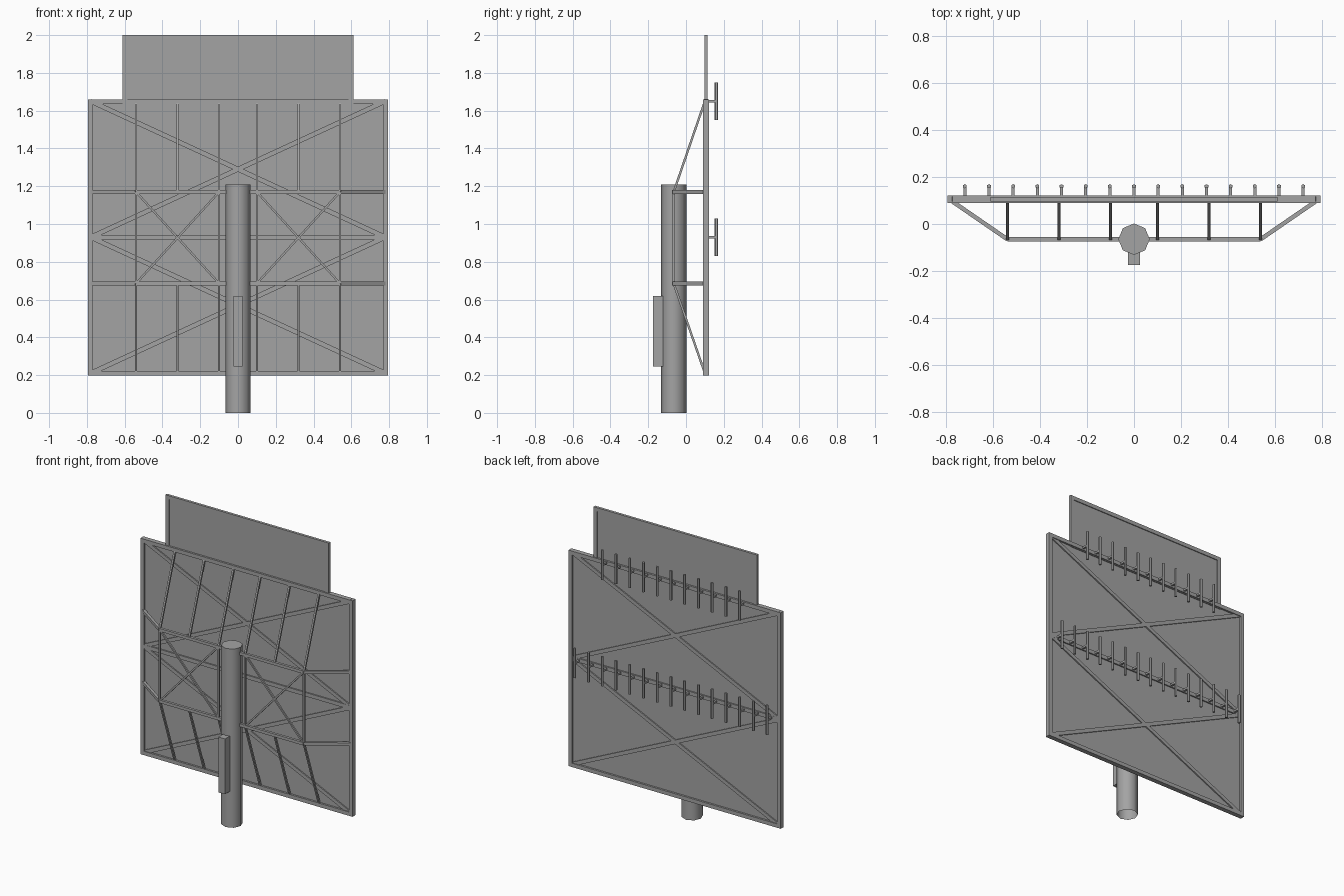
import bpy, bmesh
from math import pi
from mathutils import Vector, Matrix

cube = bpy.data.objects.get("Cube")
if cube:
    bpy.data.objects.remove(cube, do_unlink=True)

grey = bpy.data.materials.new("steel grey")
grey.use_nodes = True
grey.diffuse_color = (0.37, 0.37, 0.37, 1)
grey.node_tree.nodes["Principled BSDF"].inputs["Base Color"].default_value = grey.diffuse_color


def finish(bm, name):
    mesh = bpy.data.meshes.new(name)
    bm.to_mesh(mesh)
    bm.free()
    mesh.materials.append(grey)
    obj = bpy.data.objects.new(name, mesh)
    bpy.context.collection.objects.link(obj)
    return obj


def add_box(bm, x, y, z):
    """Box from (low, high) pairs."""
    size = Matrix.Diagonal((x[1] - x[0], y[1] - y[0], z[1] - z[0], 1))
    mid = Matrix.Translation((sum(x) / 2, sum(y) / 2, sum(z) / 2))
    bmesh.ops.create_cube(bm, size=1, matrix=mid @ size)


def add_bar(bm, a, b, width, depth):
    """Square bar between two points; depth is measured mostly along y."""
    a, b = Vector(a), Vector(b)
    along = (b - a).normalized()
    ref = Vector((0, 1, 0)) if abs(along.y) < 0.9 else Vector((0, 0, 1))
    side = along.cross(ref).normalized()
    up = side.cross(along)
    rot = Matrix((side, up, along)).transposed().to_4x4()
    size = Matrix.Diagonal((width, depth, (b - a).length, 1))
    bmesh.ops.create_cube(bm, size=1, matrix=Matrix.Translation((a + b) / 2) @ rot @ size)


def add_frame(bm, half, y, z, w):
    """Rectangular border of width w."""
    add_box(bm, (-half, half), y, (z[0], z[0] + w))
    add_box(bm, (-half, half), y, (z[1] - w, z[1]))
    for s in (-1, 1):
        xs = sorted((s * half, s * (half - w)))
        add_box(bm, xs, y, (z[0] + w, z[1] - w))


# Pole
HUB = -0.065
bm = bmesh.new()
bmesh.ops.create_cone(bm, cap_ends=True, segments=8, radius1=0.067, radius2=0.067, depth=1.21,
                      matrix=Matrix.Translation((0, HUB, 0.605)) @ Matrix.Rotation(pi / 2, 4, "Z"))
base = [f for f in bm.faces if f.normal.z < -0.9]
bmesh.ops.delete(bm, geom=base, context="FACES_ONLY")
pole = finish(bm, "pole")
bpy.context.view_layer.objects.active = pole
pole.select_set(True)
bpy.ops.object.shade_smooth_by_angle(angle=pi / 3)

# Control box on the pole
bm = bmesh.new()
add_box(bm, (-0.025, 0.025), (-0.175, -0.12), (0.245, 0.62))
finish(bm, "control_box")

# Main reflector: border, thin sheet and crossed ribs
LOW, MID, HIGH = 0.21, 0.93, 1.65
bm = bmesh.new()
add_frame(bm, 0.795, (0.09, 0.122), (0.197, 1.66), 0.026)
finish(bm, "reflector_frame")
bm = bmesh.new()
add_box(bm, (-0.78, 0.78), (0.103, 0.109), (0.21, 1.65))
finish(bm, "reflector_sheet")
bm = bmesh.new()
add_bar(bm, (-0.78, 0.106, MID), (0.78, 0.106, MID), 0.026, 0.024)
for end in (LOW, HIGH):
    for s in (-1, 1):
        add_bar(bm, (-0.78 * s, 0.106, MID), (0.78 * s, 0.106, end), 0.025, 0.022)
finish(bm, "reflector_ribs")

# Upper panel
bm = bmesh.new()
add_frame(bm, 0.612, (0.097, 0.115), (1.63, 2.0), 0.026)
finish(bm, "upper_frame")
bm = bmesh.new()
add_box(bm, (-0.6, 0.6), (0.103, 0.109), (1.64, 1.99))
finish(bm, "upper_sheet")

# Support truss
BEAMS = ((0.685, LOW), (1.17, HIGH))
bm = bmesh.new()
for z, edge in BEAMS:
    add_bar(bm, (-0.54, HUB, z), (0.54, HUB, z), 0.02, 0.018)
    for s in (-1, 1):
        add_bar(bm, (s * 0.54, HUB, z), (s * 0.78, 0.1, z), 0.02, 0.018)
finish(bm, "truss_beams")
bm = bmesh.new()
for s in (-1, 1):
    for x in (0.1, 0.32, 0.54):
        for z, edge in BEAMS:
            add_bar(bm, (s * x, HUB, z), (s * x, 0.1, edge), 0.012, 0.012)
    for x in (0.1, 0.54):
        add_bar(bm, (s * x, HUB, 0.685), (s * x, HUB, 1.17), 0.012, 0.012)
finish(bm, "truss_struts")
bm = bmesh.new()
for s in (-1, 1):
    for a, b in ((0.1, 0.54), (0.54, 0.1)):
        add_bar(bm, (s * a, HUB, 0.685), (s * b, HUB, 1.17), 0.011, 0.011)
finish(bm, "truss_cross_braces")

# Dipole rows on the back
for name, z, count in (("upper_dipoles", HIGH, 11), ("lower_dipoles", MID, 15)):
    bm = bmesh.new()
    for i in range(count):
        x = (i - (count - 1) / 2) * 0.103
        bmesh.ops.create_cone(bm, cap_ends=True, segments=6, radius1=0.009, radius2=0.009,
                              depth=0.2, matrix=Matrix.Translation((x, 0.161, z)))
        add_bar(bm, (x, 0.11, z), (x, 0.158, z), 0.013, 0.013)
    finish(bm, name)
